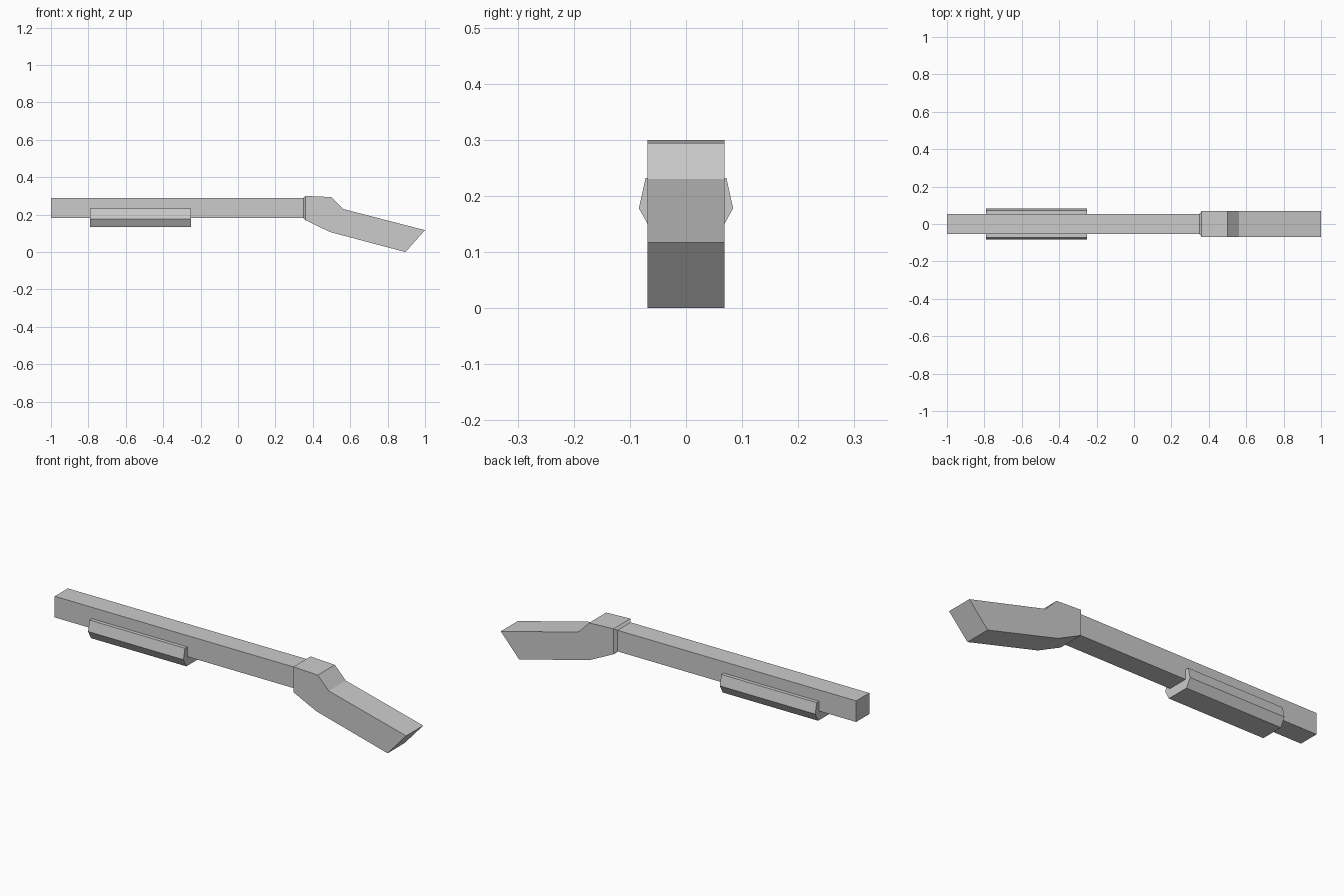
import bpy
import bmesh

cube = bpy.data.objects.get("Cube")
if cube:
    bpy.data.objects.remove(cube)

gray = bpy.data.materials.new("light_gray")
gray.use_nodes = True
colour = (0.6, 0.6, 0.6, 1)
gray.diffuse_color = colour
gray.node_tree.nodes["Principled BSDF"].inputs["Base Color"].default_value = colour


def finish(name, bm):
    bmesh.ops.recalc_face_normals(bm, faces=bm.faces)
    mesh = bpy.data.meshes.new(name)
    bm.to_mesh(mesh)
    bm.free()
    mesh.materials.append(gray)
    obj = bpy.data.objects.new(name, mesh)
    bpy.context.collection.objects.link(obj)


def extrude(bm, points, offset):
    """Fill an outline and extrude it; returns the starting face."""
    face = bm.faces.new([bm.verts.new(p) for p in points])
    result = bmesh.ops.extrude_face_region(bm, geom=[face], use_keep_orig=True)
    moved = [v for v in result["geom"] if isinstance(v, bmesh.types.BMVert)]
    bmesh.ops.translate(bm, verts=moved, vec=offset)
    return face


# Barrel: square bar running along x
HALF = 0.053
LOW, HIGH = 0.182, 0.29
bm = bmesh.new()
section = [(-1, -HALF, LOW), (-1, HALF, LOW), (-1, HALF, HIGH), (-1, -HALF, HIGH)]
extrude(bm, section, (1.35, 0, 0))
finish("barrel", bm)

# Fore grip: six-sided prism, widest at its ridge
bm = bmesh.new()
side = [(0.06, 0.135), (0.084, 0.178), (0.072, 0.232)]
outline = side + [(-y, z) for y, z in reversed(side)]
extrude(bm, [(-0.79, y, z) for y, z in outline], (0.54, 0, 0))
finish("fore_grip", bm)

# Stock: bent side profile with a short tapered collar meeting the barrel
bm = bmesh.new()
WIDE = 0.069
profile = [(0.362, 0.17), (0.362, 0.3), (0.5, 0.294), (0.562, 0.23),
           (1.0, 0.117), (0.895, 0), (0.492, 0.107)]
extrude(bm, [(x, -WIDE, z) for x, z in profile], (0, 2 * WIDE, 0))
bm.faces.ensure_lookup_table()
front = next(f for f in bm.faces if all(abs(v.co.x - 0.362) < 1e-4 for v in f.verts))
collar = bmesh.ops.extrude_discrete_faces(bm, faces=[front])["faces"][0]
for v in collar.verts:
    v.co.x = 0.35
    v.co.y = HALF if v.co.y > 0 else -HALF
    v.co.z = HIGH if v.co.z > 0.23 else LOW
finish("stock", bm)
